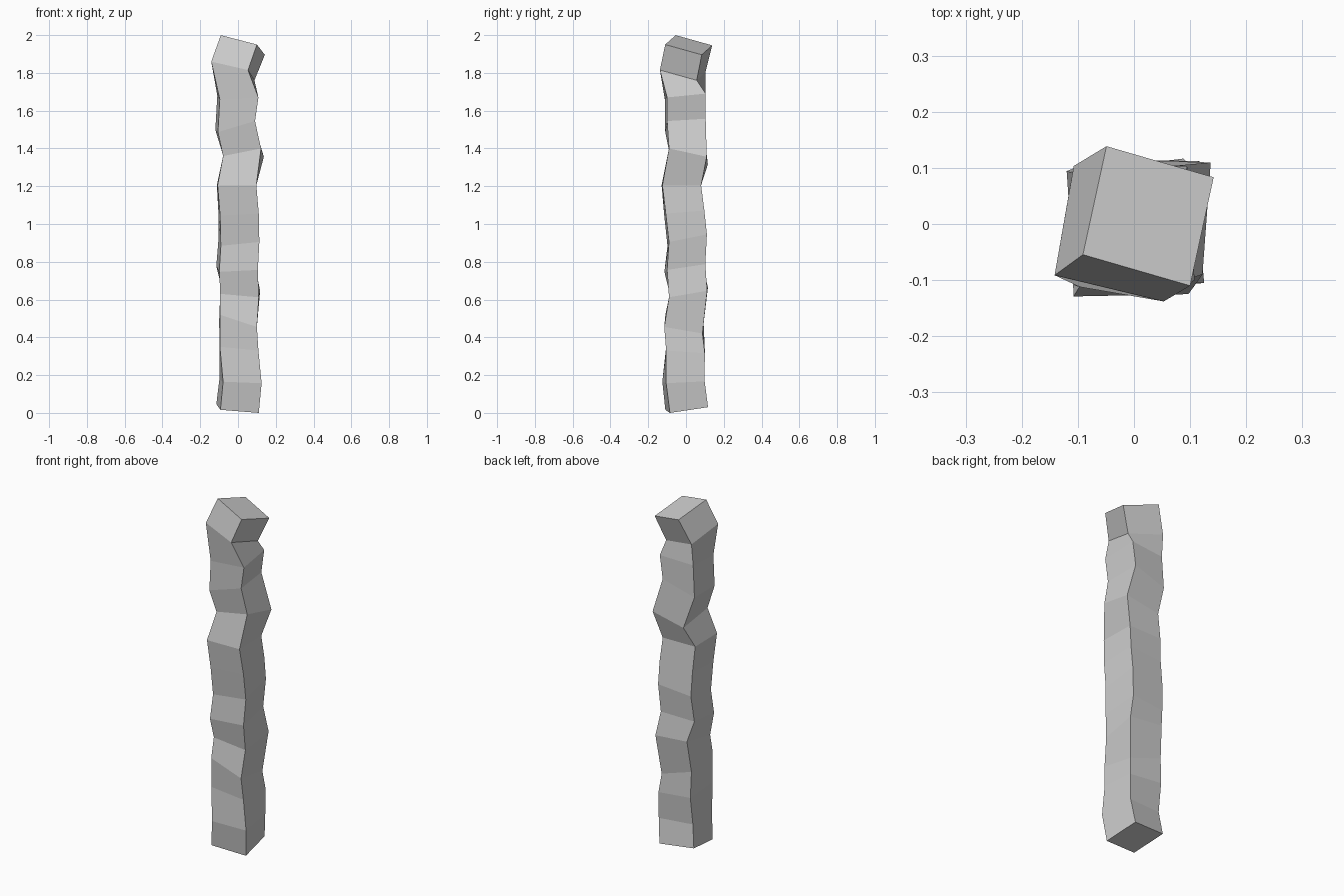
import bpy, bmesh
from mathutils import Vector

if "Cube" in bpy.data.objects:
    bpy.data.objects.remove(bpy.data.objects["Cube"])

SIDE = 0.205  # edge length of the square section

# each ring: front-right corner x, y, z, then yaw, slope along x, slope along y
RINGS = [
    (.11, -.085, .00, .12, -.08, .15),
    (.125, -.105, .157, .10, -.04, .05),
    (.108, -.105, .33, .00, -.10, -.07),
    (.10, -.115, .455, -.03, -.33, -.17),
    (.11, -.09, .612, -.02, -.09, .17),
    (.105, -.10, .757, .07, .05, .15),
    (.113, -.09, .905, .04, .10, .20),
    (.11, -.107, 1.055, .04, .05, .08),
    (.097, -.125, 1.205, .02, .00, .00),
    (.122, -.09, 1.40, -.03, .20, -.22),
    (.09, -.10, 1.545, .05, .30, .06),
    (.108, -.10, 1.67, .06, .05, .10),
    (.053, -.138, 1.815, -.24, -.23, -.28),
    (.10, -.11, 1.95, -.29, -.26, -.28),
]


def add_ring(bm, x, y, z, yaw, sx, sy):
    """Tilted square grown from its front-right corner."""
    corner = Vector((x, y, z))
    a = Vector((1, yaw, sx)).normalized() * SIDE
    b = Vector((-yaw - sx * sy, 1, sy)).normalized() * SIDE
    return [bm.verts.new(p) for p in (corner - a, corner, corner + b, corner - a + b)]


# rough square post: skin consecutive rings, cap both ends
bm = bmesh.new()
rings = [add_ring(bm, *r) for r in RINGS]
for low, high in zip(rings, rings[1:]):
    for i in range(4):
        j = (i + 1) % 4
        bm.faces.new((low[i], low[j], high[j], high[i]))
bm.faces.new(rings[0][::-1])
bm.faces.new(rings[-1])
bmesh.ops.recalc_face_normals(bm, faces=bm.faces)

mesh = bpy.data.meshes.new("crooked_post")
bm.to_mesh(mesh)
bm.free()
bpy.context.collection.objects.link(bpy.data.objects.new("crooked_post", mesh))
